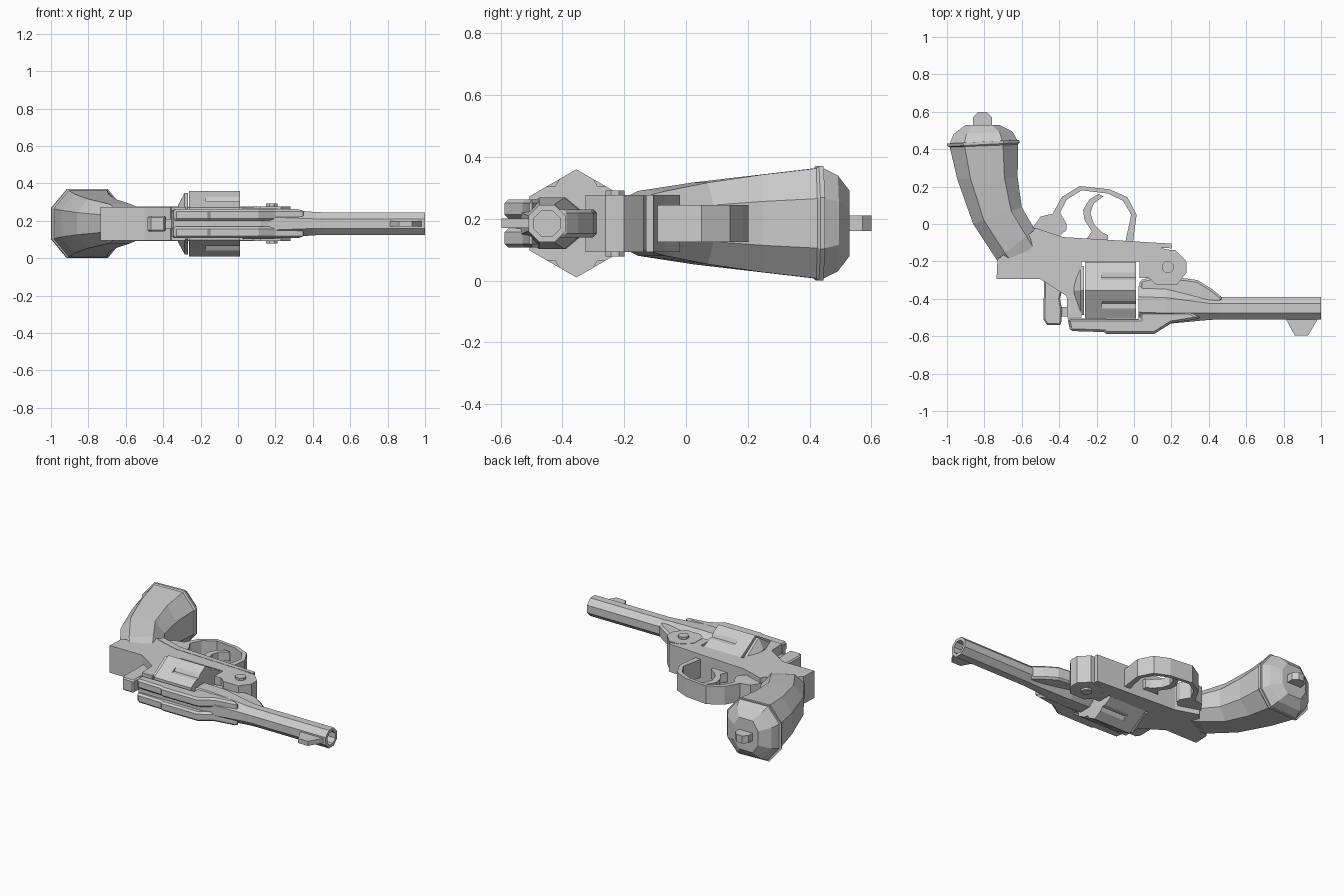
import bpy, bmesh
from math import cos, sin, pi
from mathutils import Vector

if "Cube" in bpy.data.objects:
    bpy.data.objects.remove(bpy.data.objects["Cube"])

ZC = 0.185  # mid plane of the model


def finish(name, bm):
    bmesh.ops.recalc_face_normals(bm, faces=bm.faces)
    me = bpy.data.meshes.new(name)
    bm.to_mesh(me)
    bm.free()
    ob = bpy.data.objects.new(name, me)
    bpy.context.collection.objects.link(ob)
    return ob


def bevel(ob, width):
    m = ob.modifiers.new("bevel", 'BEVEL')
    m.width, m.segments, m.limit_method = width, 1, 'ANGLE'
    m.angle_limit = 1.0
    return ob


def plate(name, outline, half, mid=0.0):
    """Extrude a top-view outline symmetrically about the mid plane."""
    bm = bmesh.new()
    f = bm.faces.new([bm.verts.new((x, y, ZC + mid - half)) for x, y in outline])
    r = bmesh.ops.extrude_face_region(bm, geom=[f])
    vs = [v for v in r["geom"] if isinstance(v, bmesh.types.BMVert)]
    bmesh.ops.translate(bm, verts=vs, vec=(0, 0, 2 * half))
    return finish(name, bm)


def loft(name, rings):
    bm = bmesh.new()
    rows = [[bm.verts.new(p) for p in ring] for ring in rings]
    n = len(rows[0])
    for a, b in zip(rows, rows[1:]):
        for i in range(n):
            j = (i + 1) % n
            bm.faces.new((a[i], a[j], b[j], b[i]))
    bm.faces.new(rows[0])
    bm.faces.new(rows[-1])
    return finish(name, bm)


def x_ring(x, y, ry, rz, n, turn=0.0):
    return [(x, y + ry * cos(2 * pi * i / n + turn), ZC + rz * sin(2 * pi * i / n + turn))
            for i in range(n)]


def disc(x, y, r, n, turn=0.0):
    return [(x + r * cos(2 * pi * i / n + turn), y + r * sin(2 * pi * i / n + turn))
            for i in range(n)]


# Grip: octagonal sections between back edge and front edge, with butt lip and cap
def grip_ring(lx, ly, rx, ry, w):
    a, b = Vector((lx, ly, ZC)), Vector((rx, ry, ZC))
    shape = [(0, .45), (.22, 1), (.78, 1), (1, .45), (1, -.45), (.78, -1), (.22, -1), (0, -.45)]
    return [a.lerp(b, t) + Vector((0, 0, s * w)) for t, s in shape]


loft("grip", [grip_ring(*s) for s in [
    (-.90, .53, -.72, .53, .105), (-.965, .48, -.65, .495, .155), (-.985, .43, -.625, .45, .178),
    (-1.0, .43, -.615, .45, .185), (-.995, .415, -.612, .435, .185), (-.985, .41, -.62, .425, .178),
    (-.945, .24, -.622, .25, .158), (-.86, .0, -.60, .09, .132), (-.735, -.19, -.53, -.03, .105),
    (-.71, -.215, -.48, -.12, .085)]])
plate("lanyard_stud", disc(-.81, .55, .054, 8, pi / 8), .025)

# Frame with recoil plate and trigger strap
plate("frame", [(-.73, -.19), (-.735, -.295), (-.5, -.295), (-.36, -.385), (-.355, -.5), (-.28, -.5),
                (-.28, -.2), (.03, -.2), (.03, -.29), (.12, -.29), (.2, -.14), (.12, -.125),
                (-.37, -.09), (-.53, -.03)], .09)
plate("guard_strap", [(-.53, -.02), (-.38, -.07), (.2, -.105), (.2, -.13), (-.38, -.11), (-.55, -.06)], .092)
loft("recoil_shield", [x_ring(-.32, -.355, .12, .10, 6, pi / 2), x_ring(-.285, -.355, .15, .165, 6, pi / 2),
                       x_ring(-.268, -.355, .152, .165, 6, pi / 2)])

# Hinge knuckle with screw
plate("hinge", [(.08, -.2), (.15, -.138), (.22, -.138), (.28, -.2), (.28, -.26), (.23, -.325),
                (.12, -.325), (.08, -.29)], .092)
plate("hinge_screw", disc(.18, -.23, .033, 8, pi / 8), .107)

# Six-sided cylinder with a shallow flute on every face
drum = loft("cylinder", [x_ring(x, -.355, .175, .175, 6, pi / 2) for x in (-.262, .01)])
bm = bmesh.new()
for k in range(6):
    a = k * pi / 3
    ring = [[bm.verts.new((x, -.355 + .172 * cos(a) + .034 * cos(2 * pi * i / 6 + a),
                           ZC + .172 * sin(a) + .034 * sin(2 * pi * i / 6 + a)))
             for i in range(6)] for x in (-.17, .05)]
    bm.faces.new(ring[0])
    bm.faces.new(ring[1])
    for i in range(6):
        j = (i + 1) % 6
        bm.faces.new((ring[0][i], ring[0][j], ring[1][j], ring[1][i]))
cutter = finish("flute_cutter", bm)
cutter.hide_render = True
cutter.hide_set(True)
m = drum.modifiers.new("flutes", 'BOOLEAN')
m.operation, m.object, m.solver = 'DIFFERENCE', cutter, 'EXACT'

# Barrel: octagonal flare, tube and open bore
R = .06 / cos(pi / 8)
loft("barrel", [x_ring(x, y, ry, rz, 8, pi / 8) for x, y, ry, rz in [
    (.025, -.43, .108, .09), (.17, -.435, .108, .09), (.40, -.45, .068, .068), (.46, -.45, R, R),
    (1.0, -.45, R, R), (1.0, -.45, .045, .045), (.8, -.45, .045, .045)]])
bevel(plate("barrel_lug", [(.03, -.42), (.03, -.3), (.12, -.28), (.27, -.29), (.34, -.30), (.42, -.35),
                           (.475, -.395), (.46, -.44)], .045), .012)

# Top strap: low core plus two side rails that leave a sighting groove
plate("top_strap", [(-.355, -.505), (-.345, -.55), (.12, -.55), (.24, -.51), (.3, -.48), (.03, -.48),
                    (.03, -.508)], .07)
for side, name in ((1, "left_rail"), (-1, "right_rail")):
    bevel(plate(name, [(-.355, -.507), (-.342, -.572), (-.16, -.578), (-.15, -.587), (.11, -.587),
                       (.2, -.53), (.36, -.505), (.3, -.47), (.03, -.47), (.03, -.507)],
                .031, side * .047), .012)

# Front sight blade
plate("front_sight", [(.81, -.505), (.86, -.597), (.93, -.597), (.985, -.505)], .015)

# Hammer and firing pin
bevel(plate("hammer", [(-.48, -.28), (-.485, -.51), (-.465, -.54), (-.39, -.54), (-.385, -.46), (-.395, -.4),
                       (-.38, -.33), (-.38, -.28)], .042), .008)
plate("firing_pin", [(-.40, -.445), (-.34, -.445), (-.34, -.495), (-.40, -.495)], .025)

# Trigger guard loop and curved trigger
plate("trigger_guard", [(-.54, -.02), (-.5, .04), (-.435, .055), (-.385, .145), (-.29, .203), (-.13, .185),
                        (-.035, .143), (.014, .05), (-.005, -.095), (-.045, -.09), (-.015, .05),
                        (-.06, .125), (-.14, .163), (-.28, .18), (-.36, .13), (-.395, .06),
                        (-.36, .0), (-.36, -.03), (-.41, -.075), (-.5, -.05)], .06)
plate("trigger", [(-.26, -.09), (-.225, -.04), (-.265, .02), (-.272, .075), (-.24, .13), (-.19, .16),
                  (-.163, .148), (-.215, .11), (-.233, .06), (-.215, .0), (-.17, -.045), (-.14, -.06),
                  (-.14, -.1)], .03)
